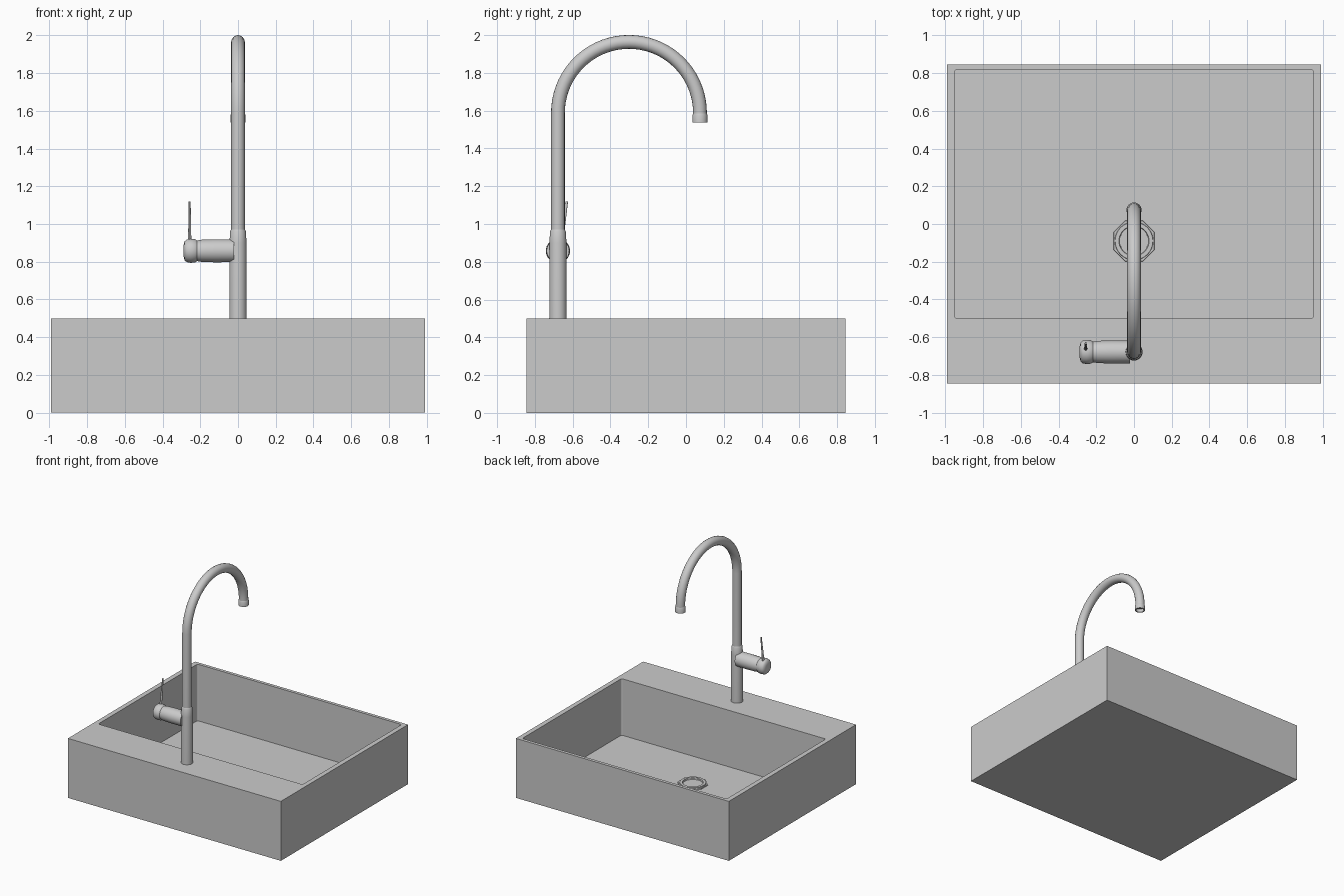
import bpy, bmesh, math
from mathutils import Matrix, Vector

if "Cube" in bpy.data.objects:
    bpy.data.objects.remove(bpy.data.objects["Cube"])

grey = bpy.data.materials.new("plain_grey")
grey.diffuse_color = (0.6, 0.6, 0.6, 1)
grey.use_nodes = True
grey.node_tree.nodes["Principled BSDF"].inputs["Base Color"].default_value = grey.diffuse_color


def finish(name, bm):
    bmesh.ops.remove_doubles(bm, verts=bm.verts, dist=1e-5)
    bmesh.ops.recalc_face_normals(bm, faces=bm.faces)
    me = bpy.data.meshes.new(name)
    bm.to_mesh(me)
    bm.free()
    ob = bpy.data.objects.new(name, me)
    bpy.context.collection.objects.link(ob)
    me.materials.append(grey)
    return ob


def smooth(ob, angle=35):
    bpy.ops.object.select_all(action='DESELECT')
    ob.select_set(True)
    bpy.context.view_layer.objects.active = ob
    bpy.ops.object.shade_smooth_by_angle(angle=math.radians(angle))


def box(name, lo, hi, round_corners=0):
    bm = bmesh.new()
    bmesh.ops.create_cube(bm, size=1)
    lo, hi = Vector(lo), Vector(hi)
    for v in bm.verts:
        v.co = Vector((lo[i] + (v.co[i] + 0.5) * (hi[i] - lo[i]) for i in range(3)))
    if round_corners:
        upright = [e for e in bm.edges if abs(e.verts[0].co.z - e.verts[1].co.z) > 0.1]
        bmesh.ops.bevel(bm, geom=upright, offset=round_corners, segments=3,
                        profile=0.5, affect='EDGES')
    return finish(name, bm)


def lathe(name, profile, matrix, steps=32):
    """Spin a list of (radius, height) points about local z."""
    bm = bmesh.new()
    vs = [bm.verts.new((r, 0, z)) for r, z in profile]
    es = [bm.edges.new(p) for p in zip(vs, vs[1:])]
    bmesh.ops.spin(bm, geom=vs + es, cent=(0, 0, 0), axis=(0, 0, 1),
                   angle=math.tau, steps=steps, use_merge=False)
    bmesh.ops.transform(bm, matrix=matrix, verts=bm.verts)
    ob = finish(name, bm)
    smooth(ob)
    return ob


# Basin with a deep, thin-walled bowl
FLOOR = 0.025
basin = box("basin", (-0.99, -0.845, 0), (0.99, 0.845, 0.5))
cutter = box("bowl_cutter", (-0.95, -0.5, FLOOR), (0.95, 0.818, 0.7), 0.012)
cutter.hide_render = True
cut = basin.modifiers.new("bowl", 'BOOLEAN')
cut.operation, cut.solver, cut.object = 'DIFFERENCE', 'EXACT', cutter
bpy.context.view_layer.objects.active = basin
bpy.ops.object.modifier_apply(modifier="bowl")
bpy.data.objects.remove(cutter)

# Drain: octagonal flange with a round raised ring
at_drain = Matrix.Translation((0, -0.09, FLOOR))
lathe("drain_flange", [(0.078, 0), (0.118, 0), (0.116, 0.008), (0.078, 0.008)],
      at_drain @ Matrix.Rotation(math.pi / 8, 4, 'Z'), 8)
lathe("drain_ring", [(0.104, 0), (0.1, 0.015), (0.08, 0.015), (0.075, 0.002), (0, 0.002)],
      at_drain)

# Tap body
TY = -0.678
lathe("tap_body", [(0, 0.49), (0.046, 0.49), (0.045, 0.9), (0.042, 0.96),
                   (0.036, 0.972), (0, 0.972)], Matrix.Translation((0, TY, 0)))

# Gooseneck spout
R, CZ = 0.376, 1.588
path = [(0, TY, 0.95)]
path += [(0, TY + R - R * math.cos(math.pi * i / 36), CZ + R * math.sin(math.pi * i / 36))
         for i in range(37)]
path.append((0, TY + 2 * R, 1.573))
cu = bpy.data.curves.new("spout_path", 'CURVE')
cu.dimensions = '3D'
cu.bevel_depth, cu.bevel_resolution, cu.use_fill_caps = 0.0365, 6, True
sp = cu.splines.new('POLY')
sp.points.add(len(path) - 1)
for p, co in zip(sp.points, path):
    p.co = (*co, 1)
spout = bpy.data.objects.new("spout", cu)
bpy.context.collection.objects.link(spout)
cu.materials.append(grey)
bpy.ops.object.select_all(action='DESELECT')
spout.select_set(True)
bpy.context.view_layer.objects.active = spout
bpy.ops.object.convert(target='MESH')
smooth(bpy.context.view_layer.objects.active)

# Hollow outlet at the spout end
lathe("spout_outlet", [(0.036, 1.585), (0.04, 1.575), (0.04, 1.537), (0.031, 1.537),
                       (0.031, 1.565), (0, 1.565)],
      Matrix.Translation((0, TY + 2 * R, 0)))

# Side valve and its rounded knob, turned to point along -x
side = Matrix.Translation((0, TY, 0.858)) @ Matrix.Rotation(-math.pi / 2, 4, 'Y')
lathe("valve_barrel", [(0, 0.02), (0.06, 0.02), (0.061, 0.12), (0.059, 0.19),
                       (0.054, 0.222), (0, 0.222)], side)
lathe("valve_knob", [(0, 0.216), (0.054, 0.216), (0.062, 0.228), (0.064, 0.25),
                     (0.06, 0.272), (0.05, 0.283), (0.03, 0.288), (0, 0.289)], side)

# Thin lever leaning towards the bowl
bm = bmesh.new()
bmesh.ops.create_cone(bm, cap_ends=True, segments=12, radius1=0.009, radius2=0.005, depth=1)
foot, tip = Vector((-0.256, -0.662, 0.9)), Vector((-0.256, -0.631, 1.12))
for v in bm.verts:
    v.co = foot.lerp(tip, v.co.z + 0.5) + Vector((v.co.x, v.co.y * 1.3, 0))
smooth(finish("lever", bm))
